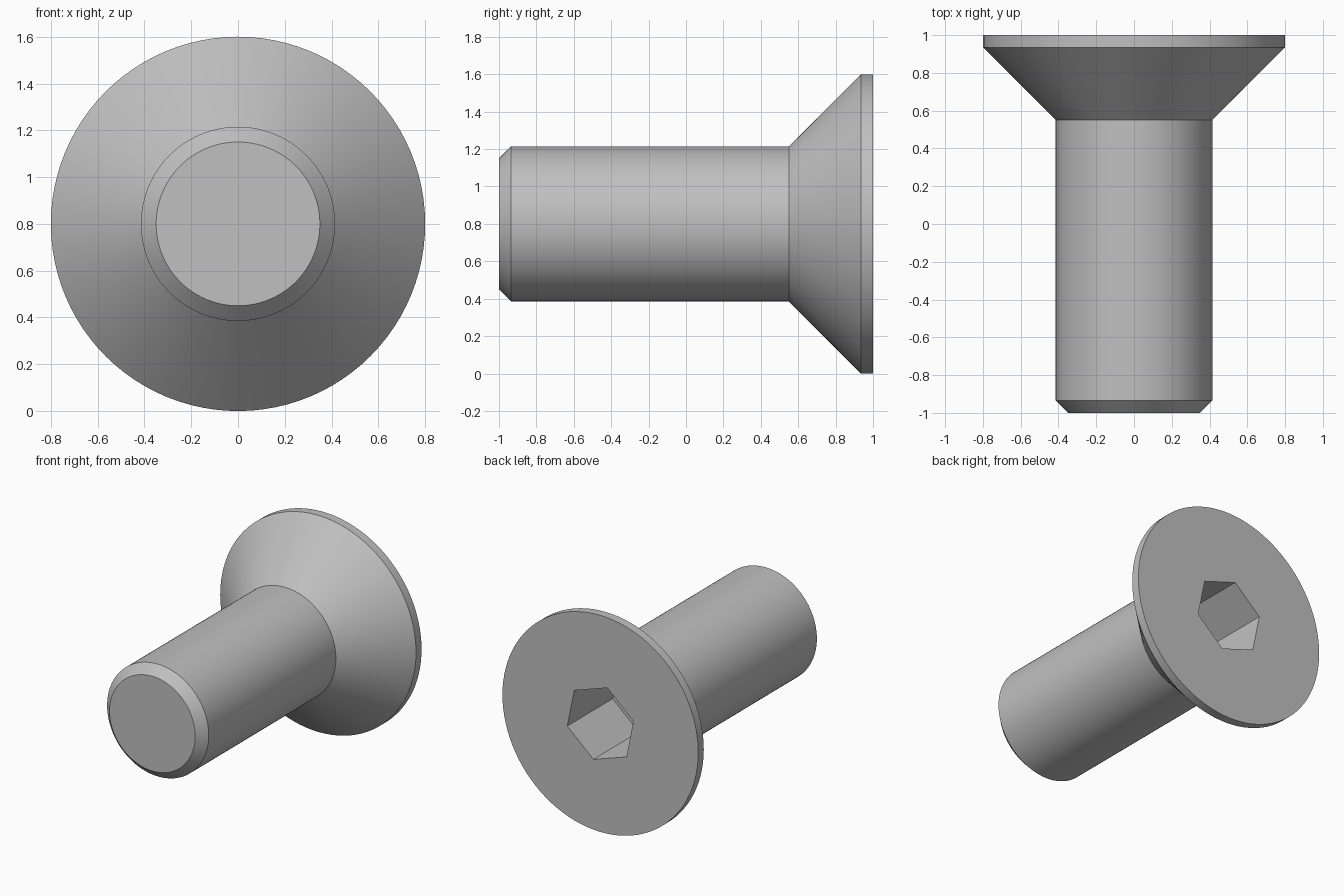
import bpy
import bmesh
import math

cube = bpy.data.objects.get("Cube")
if cube:
    bpy.data.objects.remove(cube, do_unlink=True)

SEGMENTS = 96
SIDES = 6
CENTRE_Z = 0.8
TURN = math.radians(-18.5)       # rotation of the hex socket
SOCKET_RADIUS = 0.285
SOCKET_FLOOR = 0.47

# Plain steel
steel = bpy.data.materials.new("grey_steel")
steel.use_nodes = True
colour = (0.527, 0.527, 0.527, 1)
steel.diffuse_color = colour
steel.node_tree.nodes["Principled BSDF"].inputs["Base Color"].default_value = colour

bm = bmesh.new()


def ring(radius, y, count):
    """Circle of vertices around the screw axis."""
    verts = []
    for i in range(count):
        a = TURN + math.tau * i / count
        verts.append(bm.verts.new((radius * math.cos(a), y,
                                   CENTRE_Z + radius * math.sin(a))))
    return verts


def bridge(a, b):
    """Quads between two rings of equal count."""
    n = len(a)
    for i in range(n):
        j = (i + 1) % n
        bm.faces.new((a[i], a[j], b[j], b[i]))


# Tip chamfer, shank, countersunk cone and rim, as (radius, y)
profile = [(0.35, -1), (0.415, -0.935), (0.415, 0.55), (0.8, 0.935), (0.8, 1)]
rings = [ring(r, y, SEGMENTS) for r, y in profile]
for lower, upper in zip(rings, rings[1:]):
    bridge(lower, upper)
bm.faces.new(rings[0])

# Hex socket sunk into the head
mouth = ring(SOCKET_RADIUS, 1, SIDES)
floor = ring(SOCKET_RADIUS, SOCKET_FLOOR, SIDES)
bridge(mouth, floor)
bm.faces.new(floor)

# Flat head face, one panel per socket side
rim = rings[-1]
step = SEGMENTS // SIDES
for k in range(SIDES):
    arc = [rim[(k * step + i) % SEGMENTS] for i in range(step + 1)]
    bm.faces.new(arc + [mouth[(k + 1) % SIDES], mouth[k]])

bmesh.ops.recalc_face_normals(bm, faces=bm.faces[:])
mesh = bpy.data.meshes.new("countersunk_screw")
bm.to_mesh(mesh)
bm.free()
mesh.materials.append(steel)
screw = bpy.data.objects.new("countersunk_screw", mesh)
bpy.context.collection.objects.link(screw)

# Smooth round surfaces with crisp edges
bpy.ops.object.select_all(action="DESELECT")
screw.select_set(True)
bpy.context.view_layer.objects.active = screw
bpy.ops.object.shade_smooth_by_angle(angle=math.radians(30))
